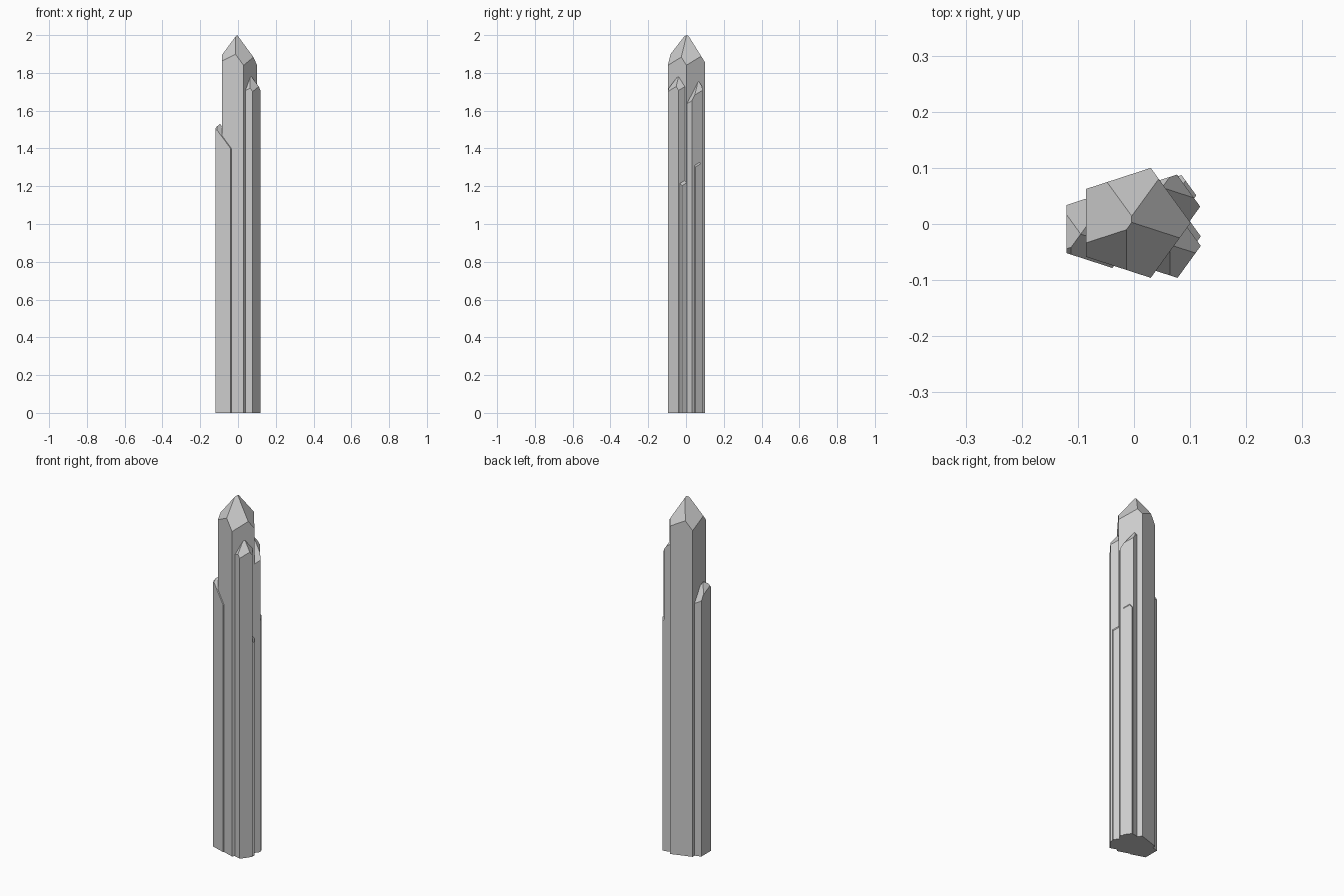
import bpy, bmesh, math
from mathutils import Vector

if "Cube" in bpy.data.objects:
    bpy.data.objects.remove(bpy.data.objects["Cube"])

SLOPE = 1.6                      # steepness of every tip facet
FACETS = (18, 90, 162, 234, 306)  # compass directions of the tip facets


def crystal(name, centre, radius, apex, shifts=(0, 0, 0, 0, 0)):
    """Five-sided prism cut to a point by five slanted planes meeting at the apex."""
    bm = bmesh.new()
    ring = []
    for k in range(5):
        a = math.radians(72 * k)
        ring.append(bm.verts.new((centre[0] + radius * math.cos(a),
                                  centre[1] + radius * math.sin(a), 0)))
    base = bm.faces.new(ring)
    ext = bmesh.ops.extrude_face_region(bm, geom=[base], use_keep_orig=True)
    top = [g for g in ext["geom"] if isinstance(g, bmesh.types.BMVert)]
    bmesh.ops.translate(bm, verts=top, vec=(0, 0, apex[2] + 0.1))
    for deg, shift in zip(FACETS, shifts):
        a = math.radians(deg)
        n = Vector((math.cos(a), math.sin(a), 0))
        cut = bmesh.ops.bisect_plane(
            bm, geom=bm.verts[:] + bm.edges[:] + bm.faces[:], dist=1e-6,
            plane_co=Vector(apex) + n * shift,
            plane_no=n * SLOPE + Vector((0, 0, 1)), clear_outer=True)
        edges = [g for g in cut["geom_cut"] if isinstance(g, bmesh.types.BMEdge)]
        if edges:
            bmesh.ops.contextual_create(bm, geom=edges)
    bmesh.ops.recalc_face_normals(bm, faces=bm.faces[:])
    mesh = bpy.data.meshes.new(name)
    bm.to_mesh(mesh)
    bm.free()
    ob = bpy.data.objects.new(name, mesh)
    bpy.context.collection.objects.link(ob)
    return ob


# Tall central crystal with a slightly uneven tip
crystal("main_crystal", (-0.002, 0.002), 0.103, (0, 0, 2.0),
        (-0.003, 0.0106, 0.0047, 0.0112, -0.0048))
# Left companion, its point leaning outwards
crystal("left_crystal", (-0.061, -0.009), 0.073, (-0.095, -0.018, 1.53),
        (0, 0, 0, 0.02, 0))
# Two right companions
crystal("right_front_crystal", (0.059, -0.039), 0.06, (0.064, -0.037, 1.79))
crystal("right_back_crystal", (0.058, 0.031), 0.06, (0.05, 0.065, 1.76))
# Slivers growing on the right companions
crystal("back_sliver", (0.073, 0.051), 0.038, (0.073, 0.051, 1.36))
crystal("front_sliver", (0.081, -0.022), 0.038, (0.081, -0.022, 1.26))
